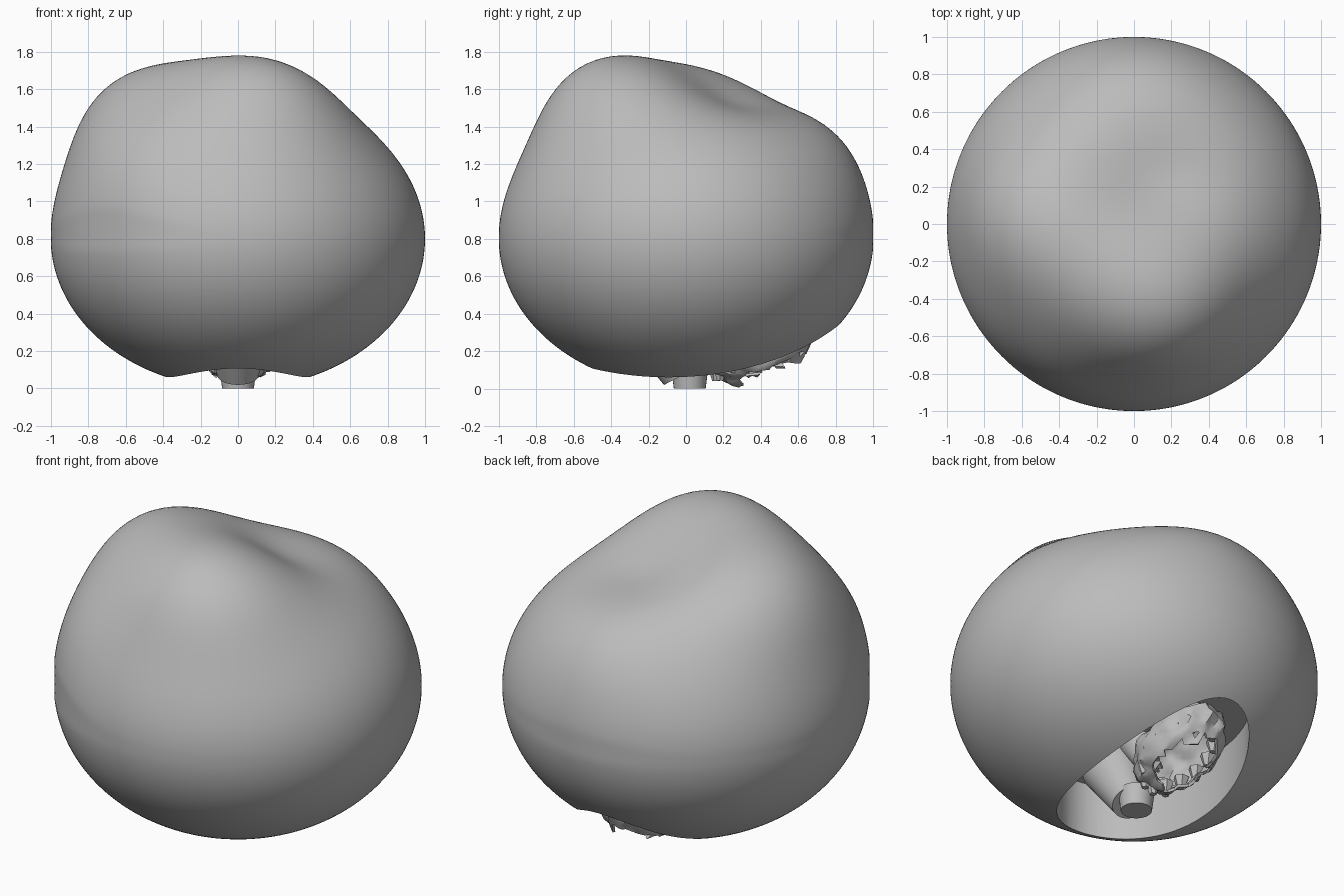
import bpy, bmesh, math, random
from mathutils import Vector, noise

random.seed(4)
cube = bpy.data.objects.get("Cube")
if cube:
    bpy.data.objects.remove(cube, do_unlink=True)

grey = bpy.data.materials.new("plain_grey")
grey.use_nodes = True
colour = (0.5, 0.5, 0.5, 1)
grey.diffuse_color = colour
grey.node_tree.nodes["Principled BSDF"].inputs["Base Color"].default_value = colour


def add_object(name, bm):
    bmesh.ops.recalc_face_normals(bm, faces=bm.faces)
    mesh = bpy.data.meshes.new(name)
    bm.to_mesh(mesh)
    bm.free()
    mesh.materials.append(grey)
    obj = bpy.data.objects.new(name, mesh)
    bpy.context.collection.objects.link(obj)
    return obj


def select(obj):
    bpy.ops.object.select_all(action='DESELECT')
    obj.select_set(True)
    bpy.context.view_layer.objects.active = obj


def smooth(obj, degrees=35):
    select(obj)
    bpy.ops.object.shade_smooth_by_angle(angle=math.radians(degrees))


def frustum(name, start, end, r_start, r_end, sides=32):
    """Tapered tube between two points."""
    start, end = Vector(start), Vector(end)
    axis = end - start
    bm = bmesh.new()
    bmesh.ops.create_cone(bm, cap_ends=True, segments=sides, radius1=r_start,
                          radius2=r_end, depth=axis.length)
    rot = axis.to_track_quat('Z', 'Y')
    for v in bm.verts:
        v.co = rot @ v.co + (start + end) / 2
    smooth(add_object(name, bm))


# Lumpy outer body: a flattened sphere with broad swellings and a valley
# each lump: direction, height, tightness
lumps = [
    ((0.15, -0.48, 1.2), 0.275, 10.5),
    ((-0.6, 0.03, 1.1), 0.23, 9.5),
    ((-0.6, -0.62, 0.65), 0.06, 12),
    ((0.05, 0.74, 0.78), 0.07, 10),
    ((0.1, 0.22, 0.95), -0.13, 14),
]
lumps = [(Vector(d).normalized(), h, k) for d, h, k in lumps]
bm = bmesh.new()
bmesh.ops.create_icosphere(bm, subdivisions=6, radius=1)
for v in bm.verts:
    n = v.co.normalized()
    swell = 1 + sum(h * math.exp(k * (n.dot(d) - 1)) for d, h, k in lumps)
    p = n * swell
    reach = math.hypot(p.x, p.y)
    if reach > 1:
        p.x, p.y = p.x / reach, p.y / reach
    v.co = Vector((p.x, p.y, 0.8 + 0.8 * p.z))
body = add_object("outer_body", bm)

# Oval recess in the underside
bm = bmesh.new()
bmesh.ops.create_cone(bm, cap_ends=True, segments=96, radius1=1, radius2=1, depth=0.62)
for v in bm.verts:
    v.co = Vector((v.co.x * 0.4, v.co.y * 0.66 + 0.16, v.co.z + 0.11))
cutter = add_object("recess_cutter", bm)
cutter.hide_render = True
select(body)
cut = body.modifiers.new("recess", 'BOOLEAN')
cut.operation = 'DIFFERENCE'
cut.solver = 'EXACT'
cut.object = cutter
bpy.ops.object.modifier_apply(modifier=cut.name)
bpy.data.objects.remove(cutter, do_unlink=True)
smooth(body)

# Tapered stems inside the recess
frustum("front_stem", (0, -0.02, 0.07), (0, -0.17, 0.36), 0.11, 0.18)
frustum("stem_tip", (0, 0.02, 0), (0, 0.02, 0.12), 0.085, 0.1)
frustum("middle_stem", (0, 0.13, 0.24), (0, 0.03, 0.46), 0.06, 0.13)

# Ragged hollow shell behind the stems, open and torn underneath
tilt = math.radians(22)
bm = bmesh.new()
bmesh.ops.create_icosphere(bm, subdivisions=4, radius=1)
torn = [f for f in bm.faces
        if f.calc_center_median().z < -0.7 + 0.3 * noise.noise(f.calc_center_median() * 4)]
bmesh.ops.delete(bm, geom=torn, context='FACES')
for v in bm.verts:
    p = v.co * (1 + 0.16 * noise.noise(v.co * 3))
    x, y, z = p.x * 0.21, p.y * 0.3, p.z * 0.19
    v.co = Vector((x, 0.39 + y * math.cos(tilt) - z * math.sin(tilt),
                   0.23 + y * math.sin(tilt) + z * math.cos(tilt)))
ragged = add_object("ragged_shell", bm)
select(ragged)
thick = ragged.modifiers.new("wall", 'SOLIDIFY')
thick.thickness = 0.015
bpy.ops.object.modifier_apply(modifier=thick.name)
smooth(ragged)

# Uneven scraps hanging around the torn edge
for i in range(14):
    a = math.tau * i / 14
    y = 0.38 + 0.22 * math.cos(a)
    x = 0.17 * math.sin(a)
    base = 0.08 + 0.38 * (y - 0.15)
    drop = random.uniform(0.02, 0.05)
    frustum(f"scrap_{i + 1}", (x, y, base + 0.04), (x * 0.97, y, base - drop),
            0.045, 0.02, 6)
